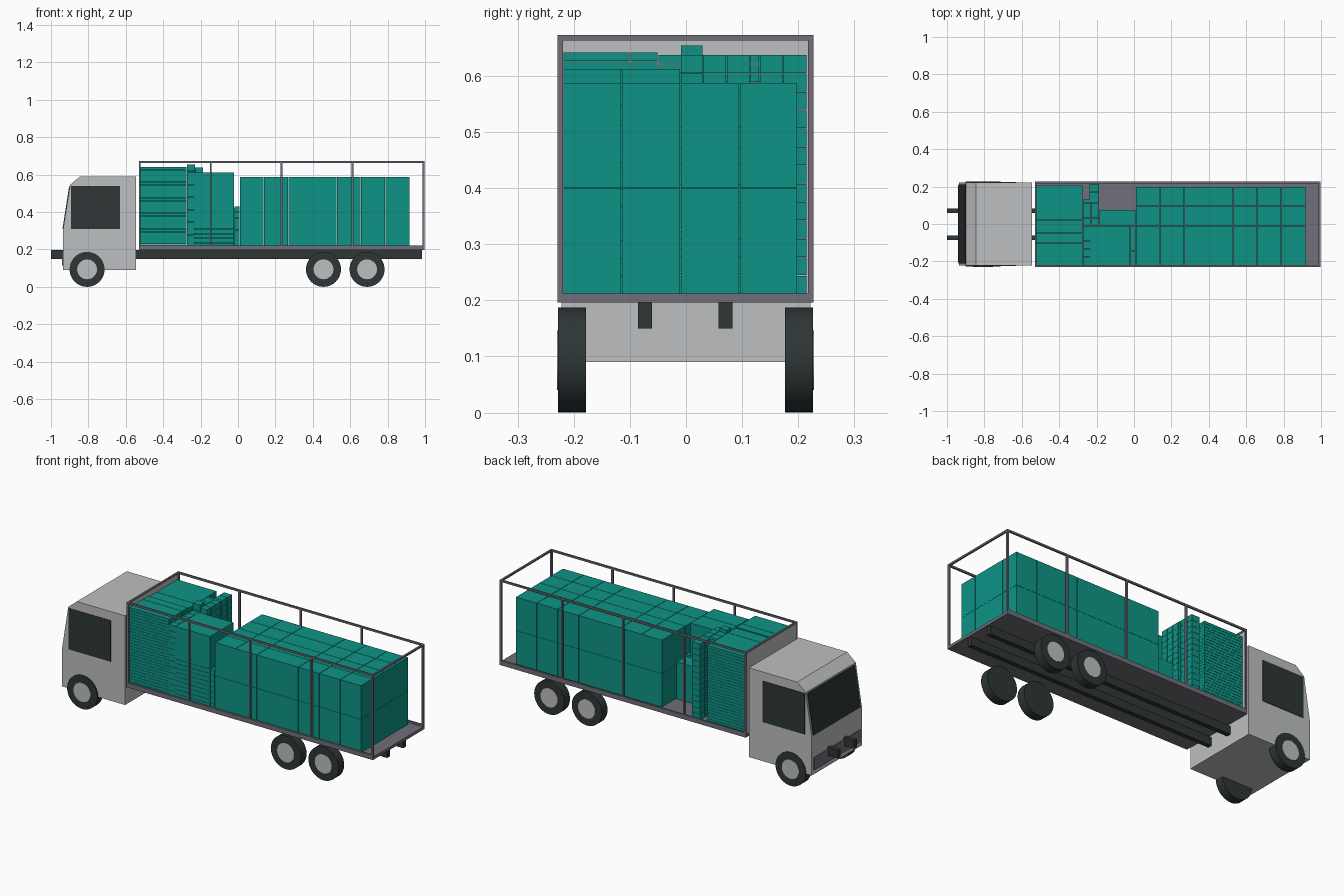
import bpy, bmesh, math
from mathutils import Matrix

if "Cube" in bpy.data.objects:
    bpy.data.objects.remove(bpy.data.objects["Cube"])


def material(name, r, g, b):
    m = bpy.data.materials.new(name)
    lin = [((c / 255 + 0.055) / 1.055) ** 2.4 for c in (r, g, b)]
    m.diffuse_color = (*lin, 1)
    m.use_nodes = True
    m.node_tree.nodes["Principled BSDF"].inputs["Base Color"].default_value = m.diffuse_color
    return m


TEAL = material("teal cargo", 14, 148, 134)
LIGHT = material("light grey", 190, 191, 193)
STEEL = material("steel grey", 113, 111, 120)
DARK = material("dark rubber and glass", 46, 54, 54)


def finish(name, bm, mat):
    mesh = bpy.data.meshes.new(name)
    bmesh.ops.recalc_face_normals(bm, faces=bm.faces)
    bm.to_mesh(mesh)
    bm.free()
    mesh.materials.append(mat)
    ob = bpy.data.objects.new(name, mesh)
    bpy.context.collection.objects.link(ob)
    return ob


def add_box(bm, x, y, z):
    size = Matrix.Diagonal((x[1] - x[0], y[1] - y[0], z[1] - z[0], 1))
    mid = Matrix.Translation((sum(x) / 2, sum(y) / 2, sum(z) / 2))
    bmesh.ops.create_cube(bm, size=1, matrix=mid @ size)


def boxes(name, mat, items):
    bm = bmesh.new()
    for x, y, z in items:
        add_box(bm, x, y, z)
    return finish(name, bm, mat)


def extrude_profile(name, mat, pts, y0, y1):
    # side profile in x/z pulled across y
    bm = bmesh.new()
    face = bm.faces.new([bm.verts.new((x, y0, z)) for x, z in pts])
    new = bmesh.ops.extrude_face_region(bm, geom=[face])["geom"]
    vs = [v for v in new if isinstance(v, bmesh.types.BMVert)]
    bmesh.ops.translate(bm, verts=vs, vec=(0, y1 - y0, 0))
    return finish(name, bm, mat)


def cylinder(name, mat, r, x, z, y0, y1):
    bm = bmesh.new()
    m = Matrix.Translation((x, (y0 + y1) / 2, z)) @ Matrix.Rotation(math.pi / 2, 4, 'X')
    bmesh.ops.create_cone(bm, cap_ends=True, segments=40, radius1=r, radius2=r,
                          depth=y1 - y0, matrix=m)
    ob = finish(name, bm, mat)
    bpy.ops.object.select_all(action='DESELECT')
    ob.select_set(True)
    bpy.context.view_layer.objects.active = ob
    bpy.ops.object.shade_smooth_by_angle(angle=math.radians(30))


def pairs(cuts):
    return list(zip(cuts, cuts[1:]))


def pile(name, xs, ys, top, layers, bottom=0.212, gap=0.001):
    # grid of boxes stacked in even layers
    zs = [bottom + (top - bottom) * i / layers for i in range(layers + 1)]
    boxes(name, TEAL, [((a + gap, b - gap), (c + gap, d - gap), (e, f - gap))
                       for a, b in pairs(xs) for c, d in pairs(ys) for e, f in pairs(zs)])


# Cab with sloping windscreen and chamfered roof edge
extrude_profile("cab", LIGHT, [(-0.935, 0.09), (-0.545, 0.09), (-0.545, 0.59),
                               (-0.845, 0.59), (-0.898, 0.545), (-0.935, 0.31)], -0.222, 0.222)
extrude_profile("windscreen", DARK, [(-0.933, 0.31), (-0.898, 0.537),
                                     (-0.903, 0.537), (-0.938, 0.31)], -0.21, 0.21)
for side, s in (("right", -1), ("left", 1)):
    extrude_profile(side + "_window", DARK, [(-0.893, 0.31), (-0.632, 0.31), (-0.632, 0.54),
                                             (-0.893, 0.54)], s * 0.219, s * 0.225)
boxes("bumper_plate", STEEL, [((-0.94, -0.933), (-0.205, 0.205), (0.115, 0.185))])

# Chassis rails
boxes("chassis_rails", DARK, [((-1, 0.985), (y - 0.0125, y + 0.0125), (0.15, 0.196))
                              for y in (-0.073, 0.07)])

# Wheels and hubs
for axle, x in (("front", -0.807), ("middle", 0.457), ("rear", 0.69)):
    for side, y0, y1 in (("right", -0.228, -0.178), ("left", 0.176, 0.226)):
        cylinder(f"{axle}_{side}_tyre", DARK, 0.0935, x, 0.0935, y0, y1)
        s = -1 if side == "right" else 1
        yo = y0 if s < 0 else y1
        cylinder(f"{axle}_{side}_hub", LIGHT, 0.053, x, 0.0935, yo - 0.002, yo + 0.002)

# Load bed, headboard and open frame
X0, X1, Y0, Y1, T = -0.53, 0.997, -0.229, 0.227, 0.01
boxes("load_bed", STEEL, [((X0, X1), (Y0, Y1), (0.196, 0.212))])
boxes("headboard", LIGHT, [((X0 + 0.002, X0 + 0.007), (Y0 + T, Y1 - T), (0.212, 0.663))])
frame = []
for y in ((Y0, Y0 + T), (Y1 - T, Y1)):
    frame += [((X0, X1), y, (0.212, 0.222)), ((X0, X1), y, (0.663, 0.673))]
    for i in range(5):
        x = X0 + (X1 - X0 - T) * i / 4
        frame.append(((x, x + T), y, (0.222, 0.663)))
for x in (X0, X1 - T):
    frame.append(((x, x + T), (Y0 + T, Y1 - T), (0.663, 0.673)))
boxes("cage_frame", STEEL, frame)

# Large cartons at the back
pile("large_cartons", [0.01, 0.137, 0.268, 0.527, 0.657, 0.787, 0.917],
     [-0.219, -0.115, -0.01, 0.095, 0.199], 0.588, 2)

# Flat packs behind the headboard
pile("flat_packs_right", [-0.521, -0.275], [-0.219, -0.1, -0.05], 0.643, 26)
pile("flat_packs_left", [-0.521, -0.275], [-0.05, 0.02, 0.206], 0.638, 26)

# Tall cartons standing on layered packs
pile("tall_cartons", [-0.235, -0.02], [-0.219, -0.115, -0.01], 0.613, 1, bottom=0.43)
pile("packs_under_tall_cartons", [-0.235, -0.02], [-0.219, -0.115, -0.01], 0.43, 9)
pile("narrow_packs", [-0.275, -0.235], [-0.219, -0.177, -0.135, -0.093, -0.051, -0.01], 0.613, 12)
pile("filler_packs", [-0.02, 0.008], [-0.219, -0.145, -0.075, -0.01], 0.43, 7)

# Small packs in the middle
pile("centre_packs", [-0.275, -0.228], [-0.01, 0.03], 0.655, 13)
pile("centre_packs_low", [-0.228, -0.186], [-0.01, 0.03], 0.638, 13)
pile("stepped_packs", [-0.275, -0.228, -0.186], [0.03, 0.072, 0.114], 0.638, 13)
pile("thin_packs", [-0.275, -0.186], [0.114, 0.131], 0.638, 26)
pile("left_packs", [-0.238, -0.187], [0.131, 0.173, 0.216], 0.638, 13)
pile("low_carton", [-0.186, 0.008], [-0.01, 0.075], 0.42, 1)
